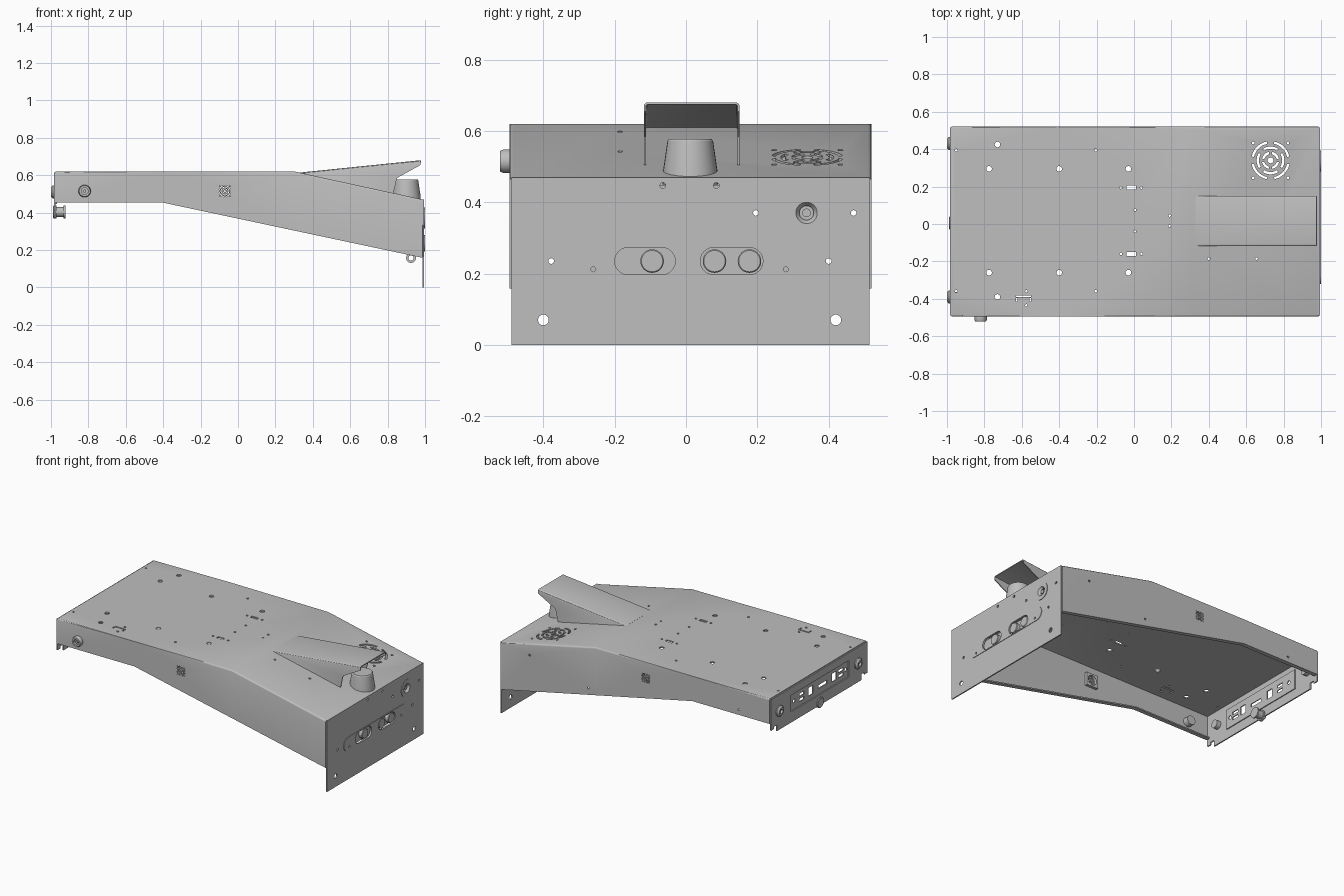
import bpy, bmesh, math
from math import pi, sin, cos

if "Cube" in bpy.data.objects:
    bpy.data.objects.remove(bpy.data.objects["Cube"])

metal = bpy.data.materials.new("plain_grey_metal")
metal.use_nodes = True
GREY = (0.52, 0.52, 0.52, 1)
metal.diffuse_color = GREY
metal.node_tree.nodes["Principled BSDF"].inputs["Base Color"].default_value = GREY


# ---- helpers ----
def place(axis, u, v, w):
    return {"x": (w, u, v), "y": (u, w, v), "z": (u, v, w)}[axis]


def finish(name, bm, fix=True):
    if fix:
        bmesh.ops.recalc_face_normals(bm, faces=bm.faces)
    mesh = bpy.data.meshes.new(name)
    bm.to_mesh(mesh)
    bm.free()
    mesh.materials.append(metal)
    obj = bpy.data.objects.new(name, mesh)
    bpy.context.collection.objects.link(obj)
    shade(obj)
    return obj


def shade(obj):
    for p in obj.data.polygons:
        p.use_smooth = True
    obj.data.set_sharp_from_angle(angle=math.radians(30))


def prism(bm, pts, axis, lo, hi):
    a = [bm.verts.new(place(axis, u, v, lo)) for u, v in pts]
    b = [bm.verts.new(place(axis, u, v, hi)) for u, v in pts]
    bm.faces.new(a)
    bm.faces.new(b[::-1])
    for i in range(len(pts)):
        j = (i + 1) % len(pts)
        bm.faces.new((a[j], a[i], b[i], b[j]))


def solid(name, shapes, axis, lo, hi):
    bm = bmesh.new()
    for pts in shapes:
        prism(bm, pts, axis, lo, hi)
    return finish(name, bm)


def circle(u, v, r, n=20):
    return [(u + r * cos(2 * pi * i / n), v + r * sin(2 * pi * i / n)) for i in range(n)]


def rect(u, v, w, h):
    return [(u - w / 2, v - h / 2), (u + w / 2, v - h / 2), (u + w / 2, v + h / 2), (u - w / 2, v + h / 2)]


def stadium(u, v, w, h, n=12):
    r, d = h / 2, w / 2 - h / 2
    right = [(u + d + r * cos(a), v + r * sin(a)) for a in [-pi / 2 + pi * i / n for i in range(n + 1)]]
    return right + [(2 * u - p, 2 * v - q) for p, q in right]


def arc(u, v, r0, r1, a0, a1, n=8):
    angles = [a0 + (a1 - a0) * i / n for i in range(n + 1)]
    outer = [(u + r1 * cos(a), v + r1 * sin(a)) for a in angles]
    return outer + [(u + r0 * cos(a), v + r0 * sin(a)) for a in reversed(angles)]


def vent(u, v, r, corner):
    shapes = [circle(u, v, r * 0.15)]
    for k, f in enumerate((0.38, 0.65, 0.92)):
        for q in range(4):
            a = q * pi / 2 + k * pi / 4
            shapes.append(arc(u, v, r * (f - 0.06), r * (f + 0.06), a + 0.2, a + 1.37))
    for i in (-1, 1):
        for j in (-1, 1):
            shapes.append(circle(u + i * corner, v + j * corner, r * 0.07, 12))
    return shapes


def lathe(name, centre, axis, profile, n=32):
    u0, v0 = centre
    bm = bmesh.new()
    rings = [[bm.verts.new(place(axis, u, v, w)) for u, v in circle(u0, v0, r, n)] for r, w in profile]
    for a, b in zip(rings, rings[1:]):
        for i in range(n):
            j = (i + 1) % n
            bm.faces.new((a[i], a[j], b[j], b[i]))
    bm.faces.new(rings[0][::-1])
    bm.faces.new(rings[-1])
    return finish(name, bm)


def apply_modifiers(obj):
    bpy.context.view_layer.update()
    deps = bpy.context.evaluated_depsgraph_get()
    mesh = bpy.data.meshes.new_from_object(obj.evaluated_get(deps))
    obj.modifiers.clear()
    obj.data = mesh
    shade(obj)


def cut(obj, cutters):
    for c in cutters:
        mod = obj.modifiers.new("cut", "BOOLEAN")
        mod.operation, mod.solver, mod.object = "DIFFERENCE", "EXACT", c
    apply_modifiers(obj)
    for c in cutters:
        bpy.data.objects.remove(c)


def sheet(name, bm, folds, thickness=0.008):
    bmesh.ops.bevel(bm, geom=folds, offset=0.01, offset_type="OFFSET", segments=3,
                    profile=0.5, affect="EDGES", clamp_overlap=True)
    obj = finish(name, bm, fix=False)
    mod = obj.modifiers.new("sheet", "SOLIDIFY")
    mod.thickness, mod.offset, mod.use_even_offset = thickness, -1, True
    apply_modifiers(obj)
    return obj


# ---- folded housing: top, two side walls, narrow bottom lips ----
Y0, Y1, LIP = -0.495, 0.52, 0.028
bm = bmesh.new()
rows = []
for x, low, high in ((-0.975, 0.455, 0.62), (-0.41, 0.455, 0.62), (0.30, 0.304, 0.62), (0.987, 0.158, 0.47)):
    section = ((Y0 + LIP, low), (Y0, low), (Y0, high), (Y1, high), (Y1, low), (Y1 - LIP, low))
    rows.append([bm.verts.new((x, y, z)) for y, z in section])
for a, b in zip(rows, rows[1:]):
    for k in range(5):
        bm.faces.new((a[k], b[k], b[k + 1], a[k + 1]))
folds = [bm.edges.get((a[k], b[k])) for a, b in zip(rows, rows[1:]) for k in (2, 3)]
housing = sheet("housing", bm, folds)

big = [(x, y) for x in (-0.775, -0.4, -0.03) for y in (0.295, -0.26)] + [(-0.73, 0.425), (-0.73, -0.39)]
small = [(x, y) for x in (-0.95, -0.205) for y in (0.395, -0.36)]
small += [(x, y) for x in (-0.07, 0.04) for y in (0.195, -0.16)]
small += [(-0.575, -0.36), (-0.575, -0.435), (0.005, 0.075), (0.005, -0.04),
          (0.19, 0.045), (0.19, -0.01), (0.4, -0.185), (0.655, -0.185)]
top_holes = [circle(x, y, 0.015) for x, y in big] + [circle(x, y, 0.007, 12) for x, y in small]
top_holes += [rect(-0.015, y, 0.05, 0.02) for y in (0.195, -0.16)]
top_holes += [rect(-0.59, -0.387, 0.08, 0.008), rect(-0.626, -0.405, 0.008, 0.02), rect(-0.554, -0.405, 0.008, 0.02)]
top_holes += vent(0.73, 0.34, 0.105, 0.093)
side_holes = vent(-0.07, 0.515, 0.032, 0.027)
back_holes = side_holes + [circle(x, z, 0.007, 12) for x, z in ((0.78, 0.44), (0.35, 0.34), (-0.75, 0.49))]
cut(housing, [solid("top_cutter", top_holes, "z", 0.48, 0.7),
              solid("front_cutter", side_holes, "y", -0.55, -0.45),
              solid("back_cutter", back_holes, "y", 0.48, 0.56)])

# ---- small fan frames behind the side vents ----
for name, lo, hi in (("front_fan_frame", Y0 + 0.012, Y0 + 0.03), ("back_fan_frame", Y1 - 0.03, Y1 - 0.012)):
    frame = solid(name, [rect(-0.07, 0.515, 0.085, 0.085)], "y", lo, hi)
    cut(frame, [solid("fan_cutter", [circle(-0.07, 0.515, 0.032)], "y", lo - 0.02, hi + 0.02)])

# ---- tall end plate with control strip ----
bays = [stadium(-0.115, 0.235, 0.17, 0.076), stadium(0.128, 0.235, 0.176, 0.076)]
screws = [circle(y, 0.212, 0.007, 12) for y in (-0.26, 0.28)]
holes = [circle(y, 0.07, 0.015) for y in (-0.4, 0.42)]
holes += [circle(y, z, 0.008, 12) for y, z in
          ((-0.378, 0.235), (0.4, 0.235), (0.196, 0.37), (0.47, 0.37), (-0.065, 0.447), (0.085, 0.447))]
holes.append(circle(0.338, 0.37, 0.045, 32))
end_plate = solid("end_plate", [rect(0.0125, 0.235, 1.005, 0.47)], "x", 0.987, 0.995)
cut(end_plate, [solid("plate_cutter", bays + screws + holes, "x", 0.95, 1.05)])
strip = solid("control_strip", [stadium(0.01, 0.235, 0.66, 0.088)], "x", 0.995, 0.9985)
cut(strip, [solid("strip_cutter", bays + screws, "x", 0.95, 1.05)])
solid("control_backing", [rect(0.01, 0.235, 0.58, 0.09)], "x", 0.965, 0.972)
for i, y in enumerate((-0.095, 0.08, 0.178)):
    lathe("button_%d" % (i + 1), (y, 0.235), "x", [(0.033, 0.97), (0.033, 0.994), (0.03, 0.997)])
lathe("round_dial", (0.338, 0.37), "x",
      [(0.04, 0.955), (0.04, 0.995), (0.056, 0.995), (0.056, 0.999), (0.03, 0.999),
       (0.02, 0.985), (0.02, 0.97), (0.012, 0.97), (0.012, 0.99)])

# ---- cable ring under the end plate ----
ring = lathe("cable_ring", (0.925, 0.157), "y", [(0.026, -0.01), (0.026, 0.02)])
cut(ring, [solid("ring_cutter", [circle(0.925, 0.157, 0.014)], "y", -0.05, 0.05)])

# ---- hood over the stop knob ----
bm = bmesh.new()
outline = ((0.33, 0.614), (0.83, 0.5), (0.85, 0.585), (0.977, 0.655), (0.977, 0.68))
near, far = [[bm.verts.new((x, y, z)) for x, z in outline] for y in (-0.118, 0.15)]
bm.faces.new(near)
bm.faces.new(far[::-1])
bm.faces.new((near[0], near[-1], far[-1], far[0]))
sheet("hood", bm, [bm.edges.get((s[0], s[-1])) for s in (near, far)], 0.006)
lathe("stop_knob", (0.9, 0.012), "z", [(0.078, 0.45), (0.076, 0.49), (0.064, 0.572), (0.06, 0.577)])

# ---- connector panel at the low end ----
outline = [(-0.49, 0.615), (-0.49, 0.41), (-0.46, 0.41), (-0.46, 0.425), (-0.43, 0.425), (-0.43, 0.385),
           (0.455, 0.385), (0.455, 0.425), (0.485, 0.425), (0.485, 0.41), (0.515, 0.41), (0.515, 0.615)]
panel = solid("connector_panel", [outline], "x", -0.983, -0.975)
cut(panel, [solid("panel_cutter", [rect(0.005, 0.51, 0.61, 0.11)], "x", -1.1, -0.9)])
ports = [circle(y, 0.51, 0.012) for y in (0.265, -0.275)]
ports += [rect(y, z, 0.05, 0.018) for y in (0.185, -0.225) for z in (0.492, 0.526)]
ports += [rect(y, 0.51, 0.045, 0.055) for y in (0.09, -0.155)] + [rect(-0.035, 0.505, 0.09, 0.022)]
insert = solid("connector_insert", [rect(0.005, 0.51, 0.63, 0.13)], "x", -0.975, -0.969)
cut(insert, [solid("port_cutter", ports, "x", -1.1, -0.9)])

# ---- round sockets and the spool-shaped jack ----
for name, y in (("back_end_socket", 0.43), ("front_end_socket", -0.39)):
    lathe(name, (y, 0.51), "x", [(0.026, -0.945), (0.026, -0.983), (0.035, -0.983), (0.035, -0.99),
                                 (0.024, -1.0), (0.014, -1.0), (0.014, -0.985)])
lathe("front_side_socket", (-0.82, 0.515), "y",
      [(0.03, -0.45), (0.03, -0.495), (0.033, -0.495), (0.033, -0.512), (0.029, -0.521),
       (0.018, -0.521), (0.018, -0.505), (0.008, -0.505), (0.008, -0.518)])
lathe("lower_jack", (0.005, 0.403), "x",
      [(0.03, -0.99), (0.034, -0.987), (0.034, -0.97), (0.026, -0.97),
       (0.026, -0.932), (0.034, -0.932), (0.034, -0.922)])
